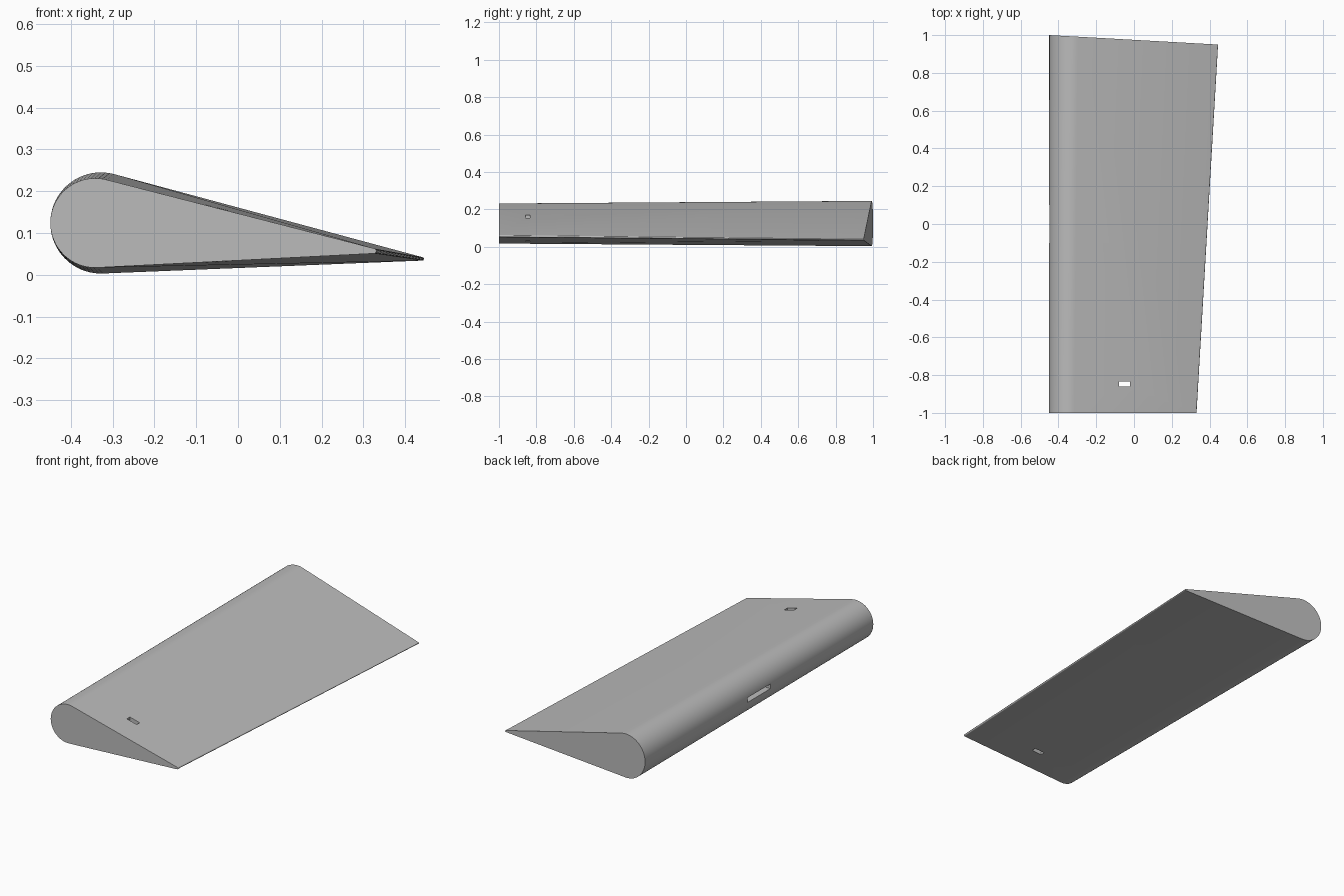
import bpy, bmesh, math

cube = bpy.data.objects.get("Cube")
if cube:
    bpy.data.objects.remove(cube, do_unlink=True)

grey = bpy.data.materials.new("plain grey")
grey.use_nodes = True
colour = (0.5, 0.5, 0.5, 1)
grey.diffuse_color = colour
grey.node_tree.nodes["Principled BSDF"].inputs["Base Color"].default_value = colour


def arc(cx, cz, r, start, end, steps):
    """Points on a circular arc, angles in degrees."""
    angles = [math.radians(start + (end - start) * i / steps) for i in range(steps + 1)]
    return [(cx + r * math.cos(a), cz + r * math.sin(a)) for a in angles]


def section(nose_r, tip_x, tip_z, tip_r):
    """Teardrop: round nose and small round tip joined by tangent lines."""
    nose = (-0.449 + nose_r, 0.124)
    tip = (tip_x - tip_r, tip_z)
    dx, dz = tip[0] - nose[0], tip[1] - nose[1]
    axis = math.degrees(math.atan2(dz, dx))
    spread = math.degrees(math.acos((nose_r - tip_r) / math.hypot(dx, dz)))
    return (arc(*nose, nose_r, axis + spread, axis + 360 - spread, 40)
            + arc(*tip, tip_r, axis - spread, axis + spread, 8))


# Tapered wedge body, lofted between a small front and a larger, slanted back section
bm = bmesh.new()
front = [bm.verts.new((x, -1, z)) for x, z in section(0.107, 0.331, 0.057, 0.006)]
back = [bm.verts.new((x, 1 - 0.05 * (x + 0.449) / 0.894, z))
        for x, z in section(0.121, 0.445, 0.038, 0.004)]
n = len(front)
bm.faces.new(front)
bm.faces.new(list(reversed(back)))
for i in range(n):
    j = (i + 1) % n
    bm.faces.new((front[i], back[i], back[j], front[j]))
bmesh.ops.recalc_face_normals(bm, faces=bm.faces)
mesh = bpy.data.meshes.new("wedge_body")
bm.to_mesh(mesh)
bm.free()
mesh.materials.append(grey)
body = bpy.data.objects.new("wedge_body", mesh)
bpy.context.collection.objects.link(body)


def cut_slot(name, centre, size):
    """Cut a rectangular slot out of the body."""
    bpy.ops.mesh.primitive_cube_add(size=1, location=centre)
    cutter = bpy.context.object
    cutter.name = name
    cutter.scale = size
    cutter.hide_render = True
    cutter.data.materials.append(grey)
    bpy.context.view_layer.objects.active = body
    mod = body.modifiers.new(name, 'BOOLEAN')
    mod.operation = 'DIFFERENCE'
    mod.solver = 'EXACT'
    mod.object = cutter
    bpy.ops.object.modifier_apply(modifier=name)
    bpy.data.objects.remove(cutter, do_unlink=True)


# Slot right through near the front, and a shallow slot in the rounded edge
cut_slot("through_slot", (-0.05, -0.846, 0.12), (0.06, 0.026, 0.5))
cut_slot("edge_slot", (-0.449, 0, 0.124), (0.12, 0.2, 0.026))

# Smooth nose with crisp ends and slots
bpy.ops.object.select_all(action='DESELECT')
body.select_set(True)
bpy.context.view_layer.objects.active = body
bpy.ops.object.shade_smooth_by_angle(angle=math.radians(30))
